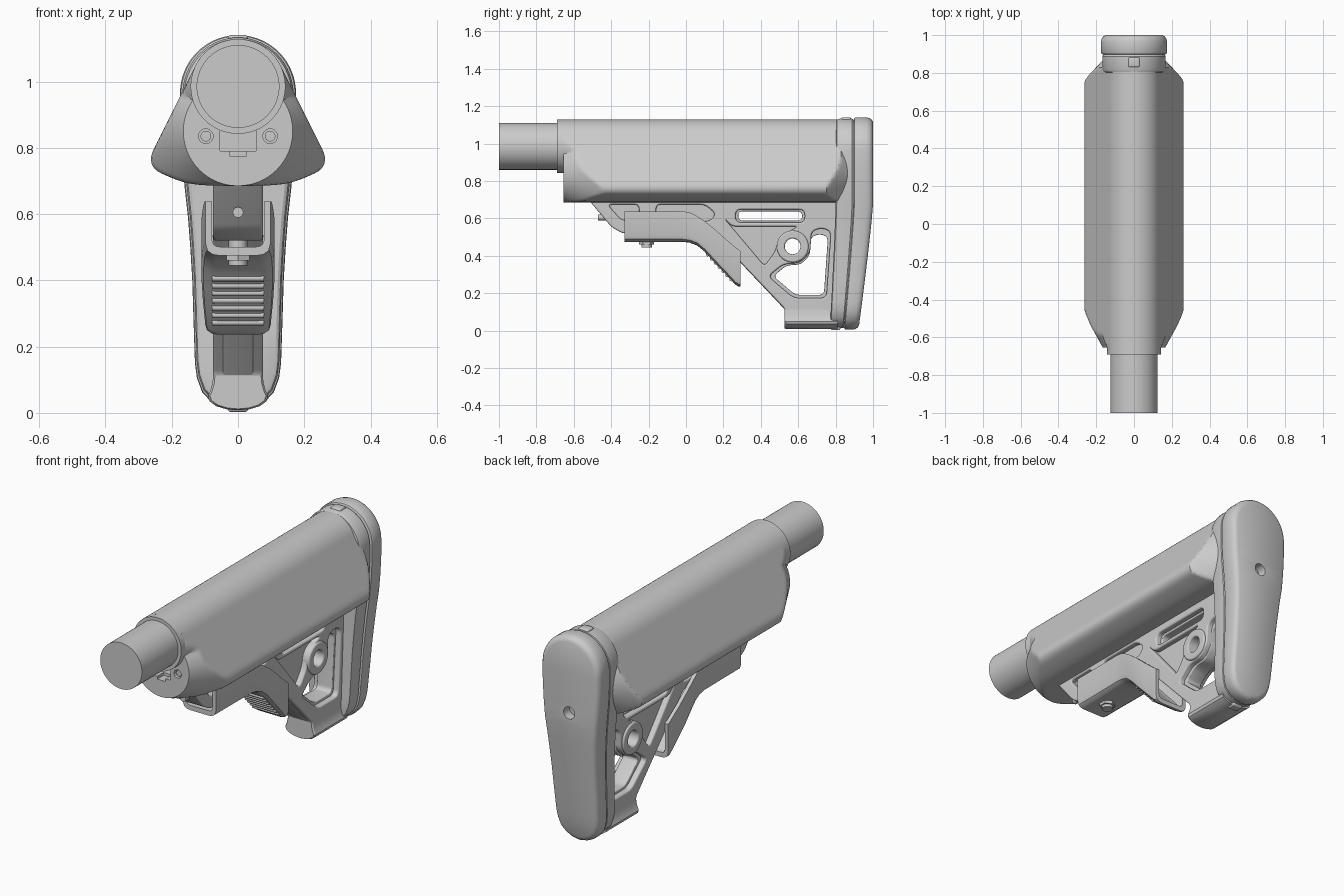
import bpy, bmesh, math
from mathutils import Vector, Matrix

if "Cube" in bpy.data.objects:
    bpy.data.objects.remove(bpy.data.objects["Cube"])


def finish(ob, angle=32):
    bpy.ops.object.select_all(action='DESELECT')
    ob.select_set(True)
    bpy.context.view_layer.objects.active = ob
    bpy.ops.object.shade_smooth_by_angle(angle=math.radians(angle))
    return ob


def add_mesh(name, bm):
    bmesh.ops.recalc_face_normals(bm, faces=bm.faces)
    me = bpy.data.meshes.new(name)
    bm.to_mesh(me)
    bm.free()
    ob = bpy.data.objects.new(name, me)
    bpy.context.collection.objects.link(ob)
    return ob


def loft(name, rings):
    """Skin rings; point i of a ring pairs with point n-1-i, so caps are quad strips."""
    bm = bmesh.new()
    vs = [[bm.verts.new(p) for p in r] for r in rings]
    n = len(rings[0])
    for a, b in zip(vs, vs[1:]):
        for i in range(n):
            j = (i + 1) % n
            bm.faces.new((a[i], a[j], b[j], b[i]))
    for r in (vs[0], vs[-1]):
        for i in range(n // 2 - 1):
            bm.faces.new((r[i], r[i + 1], r[n - 2 - i], r[n - 1 - i]))
    return finish(add_mesh(name, bm))


def cyl(name, r, a, b, seg=32):
    a, b = Vector(a), Vector(b)
    d = b - a
    bm = bmesh.new()
    m = Matrix.Translation((a + b) / 2) @ d.to_track_quat('Z', 'Y').to_matrix().to_4x4()
    bmesh.ops.create_cone(bm, cap_ends=True, segments=seg, radius1=r, radius2=r,
                          depth=d.length, matrix=m)
    return finish(add_mesh(name, bm))


def box(name, lo, hi, bevel=0.0):
    lo, hi = Vector(lo), Vector(hi)
    bm = bmesh.new()
    bmesh.ops.create_cube(bm, size=1, matrix=Matrix.Translation((lo + hi) / 2)
                          @ Matrix.Diagonal((*(hi - lo), 1)))
    if bevel:
        bmesh.ops.bevel(bm, geom=bm.edges[:], offset=bevel, segments=3, profile=0.5, affect='EDGES')
    return finish(add_mesh(name, bm))


def cut(ob, cutters):
    for c in cutters:
        c.hide_render = True
        m = ob.modifiers.new('cut', 'BOOLEAN')
        m.operation, m.solver, m.object = 'DIFFERENCE', 'EXACT', c
        bpy.context.view_layer.objects.active = ob
        bpy.ops.object.modifier_apply(modifier=m.name)
        bpy.data.objects.remove(c)
    finish(ob)


def rounded(pts, r, n=5, closed=True):
    out, pts = [], [Vector(p) for p in pts]
    for i, p in enumerate(pts):
        if not closed and i in (0, len(pts) - 1):
            out.append(p)
            continue
        a, b = pts[i - 1] - p, pts[(i + 1) % len(pts)] - p
        s = p + a.normalized() * min(r, a.length * .45)
        e = p + b.normalized() * min(r, b.length * .45)
        out += [s * (1 - t) ** 2 + p * 2 * t * (1 - t) + e * t * t for t in [k / n for k in range(n + 1)]]
    return out


def circle(y, z, r, n=32):
    return [(y + r * math.cos(2 * math.pi * k / n), z + r * math.sin(2 * math.pi * k / n)) for k in range(n)]


def side_plate(name, loops, half, bevel):
    """Side-view outline (y, z) with holes, extruded across x."""
    cu = bpy.data.curves.new(name, 'CURVE')
    cu.dimensions, cu.fill_mode = '2D', 'BOTH'
    cu.extrude, cu.bevel_depth, cu.offset, cu.bevel_resolution = half - bevel, bevel, -bevel, 2
    for l in loops:
        s = cu.splines.new('POLY')
        s.points.add(len(l) - 1)
        for p, q in zip(s.points, l):
            p.co = (q[0], q[1], 0, 1)
        s.use_cyclic_u = True
    ob = bpy.data.objects.new(name, cu)
    bpy.context.collection.objects.link(ob)
    ob.rotation_euler = (math.pi / 2, 0, math.pi / 2)
    bpy.ops.object.select_all(action='DESELECT')
    ob.select_set(True)
    bpy.context.view_layer.objects.active = ob
    bpy.ops.object.convert(target='MESH')
    return finish(bpy.context.view_layer.objects.active)


def mirrored(half):
    return list(half) + [(-x, z) for x, z in reversed(half)]


def arc(cz, r, a0, a1, n):
    return [(r * math.cos(math.radians(a0 + (a1 - a0) * k / n)),
             cz + r * math.sin(math.radians(a0 + (a1 - a0) * k / n))) for k in range(n + 1)]


# tube and its collar
cyl('tube', .125, (0, -1, .985), (0, -.45, .985), 64)
cyl('body_collar', .143, (0, -.69, .985), (0, -.6, .985), 64)

# main body: rounded triangular section tapering to an egg shape at both ends
corner = rounded([(.127, 1.05), (.28, .745), (.17, .695), (.10, .686), (.004, .685)], .06, 8, False)
half = arc(.985, .143, 88, 27, 14) + [tuple(p) for p in corner[1:]]
dense = []
for a, b in zip(half, half[1:]):
    a, b = Vector(a), Vector(b)
    k = max(1, int((b - a).length / .012))
    dense += [tuple(a.lerp(b, t / k)) for t in range(k)]
section = mirrored(dense + [half[-1]])
CZ = .87


def body_ring(y):
    ring = []
    for x, z in section:
        d = Vector((x, z - CZ))
        u = d.normalized()
        egg = max(u.y * o + math.sqrt(max(0, r * r - o * o * (1 - u.y ** 2)))
                  for o, r in ((.115, .143), (-.02, .165)))
        grow = min(.55 * (y + .655), 1.0 * (.865 - y))
        q = u * min(d.length, egg + grow)
        ring.append((q.x, y, CZ + q.y))
    return ring


ys = [-.655 + .24 * k / 16 for k in range(17)] + [.2] + [.74 + .125 * k / 10 for k in range(11)]
body = loft('body', [body_ring(y) for y in ys])
cut(body, [box('slot_cutter', (-.055, -.8, .79), (.055, -.5, .9)),
           box('tab_cutter', (-.025, -.8, .775), (.025, -.6, .80))]
    + [cyl('hole_cutter', .022, (s * .097, -.8, .835), (s * .097, -.62, .835)) for s in (-1, 1)])
for s in (-1, 1):
    cyl('front_pin', .016, (s * .097, -.645, .835), (s * .097, -.6, .835))

# butt: flange and pad share one outline, leaning forward toward the toe
outline = mirrored(arc(.965, .175, 88, 0, 16) + [
    (.175, .88), (.170, .78), (.161, .68), (.151, .59), (.144, .5), (.138, .4), (.134, .27), (.130, .15),
    (.124, .105), (.108, .062), (.08, .032), (.045, .014), (.004, .006)])


def butt(name, stations):
    rings = []
    for y, inset, lean in stations:
        rings.append([(x * (1 - inset / .17), y - lean * max(0, (.68 - z) / .68) ** 1.15,
                       .57 + (z - .57) * (1 - inset / .57)) for x, z in outline])
    return loft(name, rings)


butt('butt_flange', [(.80, .022, .03), (.806, .012, .032), (.82, .007, .035), (.888, .007, .05), (.897, .014, .052)])
cyl('pad_core', .12, (0, .85, .95), (0, .93, .95))
pad = butt('butt_pad', [(.897, .010, .052), (.901, .003, .053), (.908, 0, .055), (.965, 0, .07), (.982, .004, .073),
                        (.993, .012, .075), (1.0, .026, .075)])
cut(pad, [cyl('pad_hole_cutter', .033, (0, .95, .73), (0, 1.1, .73))])
box('top_button', (-.03, .83, 1.10), (.03, .882, 1.14), .008)
box('bottom_button', (-.03, .775, .003), (.03, .825, .05), .008)

# lower skeleton: frame, thinner web inside it, round boss
slot = rounded([(.265, .578), (.635, .578), (.635, .648), (.265, .648)], .035)
window = rounded([(.67, .53), (.725, .55), (.775, .53), (.75, .175), (.575, .175), (.44, .29), (.52, .355),
                  (.61, .362), (.665, .42)], .03)
hole = circle(.57, .45, .042)
c = Vector((.65, .30))
small_window = [c + (p - c) * .87 for p in window]
frame_outer = rounded([(-.53, .71), (-.40, .555), (-.34, .52), (.06, .52), (.12, .545), (.53, .115), (.53, .03),
                       (.81, .03), (.83, .74), (-.53, .74)], .02)
nook = rounded([(-.42, .675), (-.25, .675), (-.25, .60), (-.34, .585)], .03)
long_nook = rounded([(-.16, .675), (.10, .675), (.16, .625), (.13, .585), (-.16, .585)], .03)
panel = rounded([(.205, .60), (.245, .557), (.60, .557), (.50, .505), (.475, .42), (.42, .345)], .025)
side_plate('skeleton_frame', [frame_outer, nook, long_nook, panel, slot, window, hole], .075, .008)
web_outer = rounded([(-.49, .71), (-.38, .555), (.11, .555), (.54, .10), (.54, .05), (.80, .05), (.81, .72)], .02)
small_slot = rounded([(.28, .588), (.62, .588), (.62, .638), (.28, .638)], .025)
side_plate('skeleton_web', [web_outer, small_slot, small_window, hole], .045, .004)
side_plate('boss', [circle(.57, .45, .085, 48), hole], .085, .008)
cyl('nose_pin', .016, (0, -.47, .605), (0, -.38, .605))

# toe block with rounded underside
toe = mirrored([(.074, .125), (.077, .09), (.084, .065), (.091, .05), (.086, .035), (.065, .02), (.035, .011), (.004, .008)])
loft('toe', [[(x * k, y, .07 + (z - .07) * k) for x, z in toe]
             for y, k in ((.527, .93), (.535, 1), (.70, 1), (.81, 1))])

# release lever: U channel that bends down into a paddle


def lever_ring(y, top, bot, w):
    out = [(w, top), (w, bot + .035), (w - .006, bot + .014), (w - .022, bot + .003), (w - .04, bot)]
    t = .02
    inn = [(w - t, top), (w - t, bot + .045), (w - t - .004, bot + .034), (w - t - .012, bot + .028), (w - t - .025, bot + .026)]
    ring = mirrored(out) + mirrored(inn)[::-1]
    return [(x, y, z) for x, z in ring]


loft('lever', [lever_ring(*s) for s in (
    (-.33, .638, .475, .098), (-.2, .638, .475, .098), (-.02, .638, .475, .1), (.02, .632, .470, .103),
    (.06, .612, .455, .107), (.10, .585, .422, .11), (.15, .545, .367, .11), (.21, .492, .304, .106),
    (.265, .445, .245, .1), (.28, .435, .236, .1), (.292, .425, .236, .098))])
for k in range(7):
    y = .115 + .021 * k
    z = .422 - 1.06 * (y - .10)
    cyl('paddle_ridge', .009, (-.078, y, z), (.078, y, z), 12)

# lever pin with nut
cyl('lever_nut', .04, (0, -.21, .46), (0, -.21, .49), 6)
cyl('lever_pin', .028, (0, -.21, .445), (0, -.21, .56))
